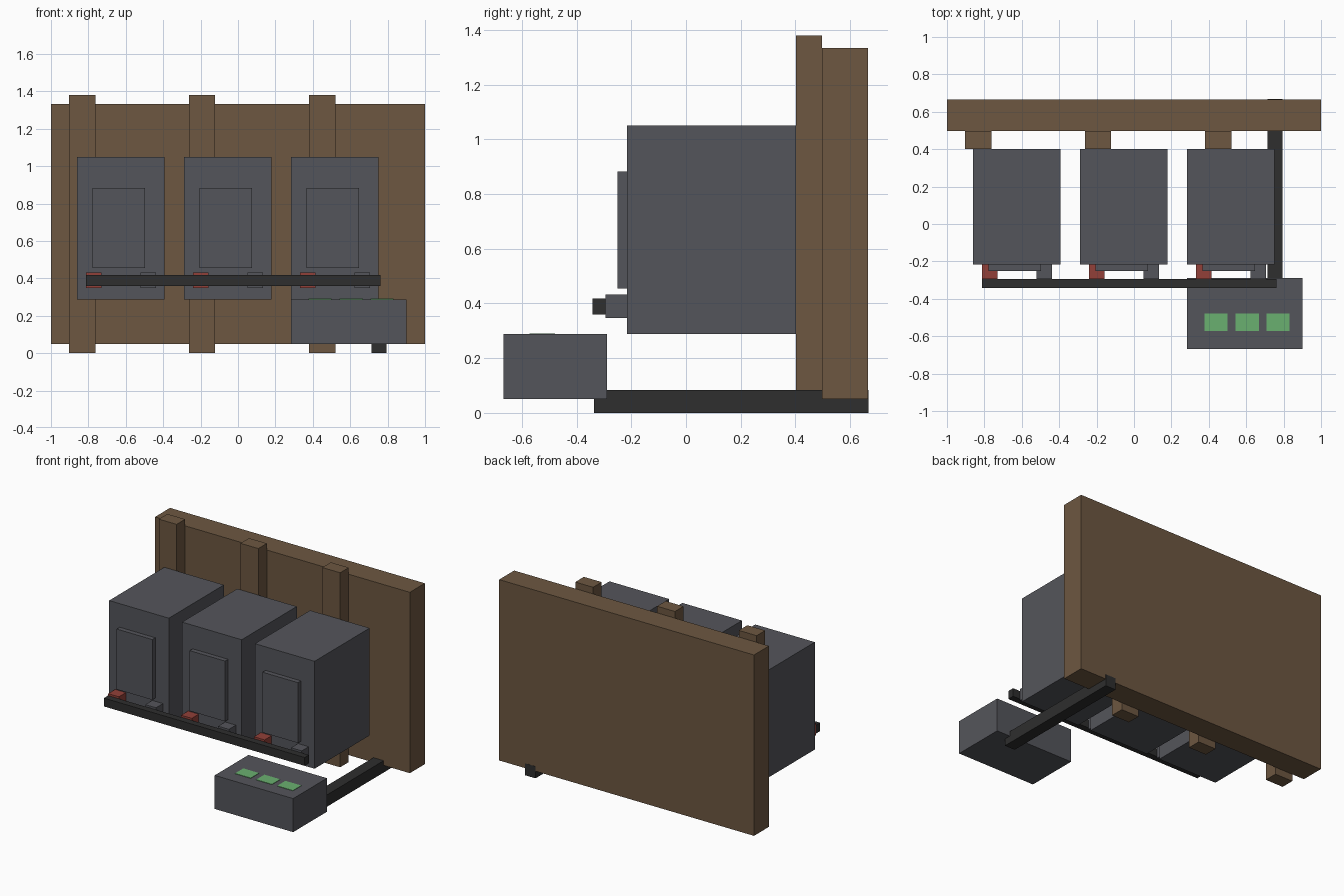
import bpy

if "Cube" in bpy.data.objects:
    bpy.data.objects.remove(bpy.data.objects["Cube"])


def srgb(c):
    c /= 255
    return c / 12.92 if c <= 0.04045 else ((c + 0.055) / 1.055) ** 2.4


def material(name, rgb):
    m = bpy.data.materials.new(name)
    m.diffuse_color = (*[srgb(c) for c in rgb], 1)
    m.use_nodes = True
    m.node_tree.nodes["Principled BSDF"].inputs["Base Color"].default_value = m.diffuse_color
    return m


wood = material("brown wood", (109, 87, 65))
grey = material("dark grey metal", (84, 85, 91))
black = material("black cable", (46, 46, 46))
red = material("red terminal", (146, 64, 56))
green = material("green indicator", (106, 176, 112))


def box(name, mat, x, y, z):
    """Axis-aligned box from (min, max) ranges."""
    bpy.ops.mesh.primitive_cube_add(size=1)
    o = bpy.context.object
    o.name = name
    verts = o.data.vertices
    for v in verts:
        v.co = [r[0] if c < 0 else r[1] for c, r in zip(v.co, (x, y, z))]
    o.data.materials.append(mat)
    return o


# Wall board
box("back_board", wood, (-1, 1), (0.498, 0.666), (0.05, 1.333))

# Upright battens
for i, x in enumerate((-0.903, -0.262, 0.38)):
    box(f"batten_{i + 1}", wood, (x, x + 0.14), (0.402, 0.498), (0, 1.38))

# Battery units, each with a raised front panel and two terminals
for i, x in enumerate((-0.86, -0.288, 0.284)):
    box(f"battery_{i + 1}", grey, (x, x + 0.468), (-0.216, 0.402), (0.288, 1.05))
    box(f"front_panel_{i + 1}", grey, (x + 0.083, x + 0.362), (-0.25, -0.216), (0.455, 0.883))
    box(f"red_terminal_{i + 1}", red, (x + 0.047, x + 0.131), (-0.294, -0.216), (0.347, 0.432))
    box(f"grey_terminal_{i + 1}", grey, (x + 0.338, x + 0.422), (-0.294, -0.216), (0.347, 0.432))

# Connecting bar across the terminals
box("connecting_bar", black, (-0.814, 0.762), (-0.341, -0.294), (0.359, 0.418))

# Floor cable running from the control box under the wall board
box("floor_cable", black, (0.714, 0.795), (-0.336, 0.667), (0, 0.084))

# Control box with three indicator lights on top
box("control_box", grey, (0.284, 0.9), (-0.667, -0.288), (0.05, 0.288))
for i, x in enumerate((0.377, 0.543, 0.708)):
    box(f"indicator_{i + 1}", green, (x, x + 0.124), (-0.572, -0.479), (0.286, 0.291))
